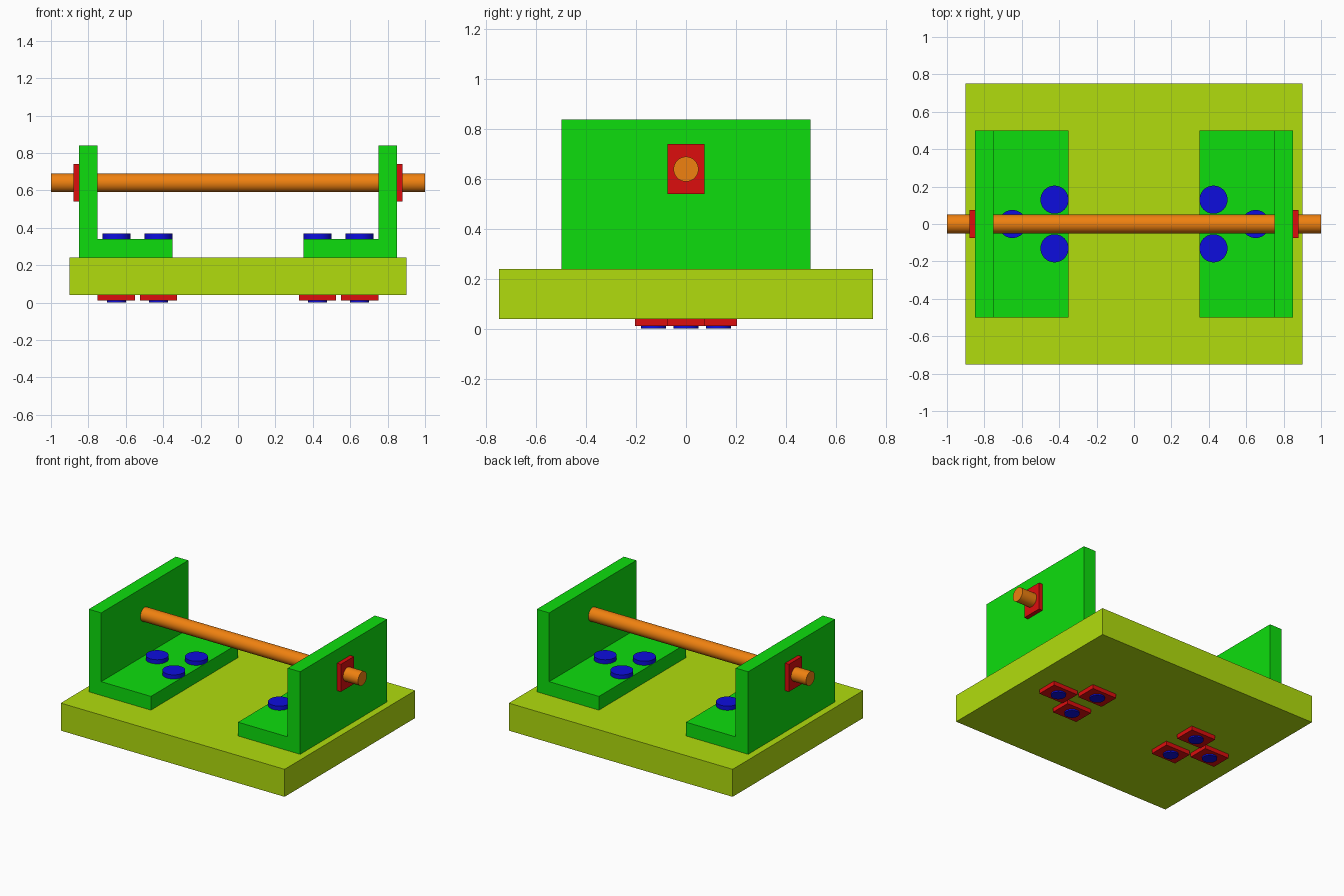
import bpy, bmesh, math
from mathutils import Matrix, Vector

if "Cube" in bpy.data.objects:
    bpy.data.objects.remove(bpy.data.objects["Cube"])


def material(name, rgb):
    m = bpy.data.materials.new(name)
    m.diffuse_color = (*rgb, 1)
    m.use_nodes = True
    m.node_tree.nodes["Principled BSDF"].inputs["Base Color"].default_value = m.diffuse_color
    return m


LIME = material("lime", (0.44, 0.72, 0.004))
GREEN = material("green", (0.004, 0.73, 0.004))
RED = material("red", (0.72, 0.004, 0.004))
BLUE = material("blue", (0.004, 0.004, 0.73))
ORANGE = material("orange", (0.87, 0.22, 0.005))


def finish(name, bm, mat, smooth=False):
    bmesh.ops.recalc_face_normals(bm, faces=bm.faces)
    mesh = bpy.data.meshes.new(name)
    bm.to_mesh(mesh)
    bm.free()
    mesh.materials.append(mat)
    ob = bpy.data.objects.new(name, mesh)
    bpy.context.collection.objects.link(ob)
    if smooth:
        bpy.ops.object.select_all(action='DESELECT')
        bpy.context.view_layer.objects.active = ob
        ob.select_set(True)
        bpy.ops.object.shade_smooth_by_angle(angle=math.radians(30))
    return ob


def box(name, lo, hi, mat):
    lo, hi = Vector(lo), Vector(hi)
    bm = bmesh.new()
    bmesh.ops.create_cube(bm, size=1, matrix=Matrix.Translation((lo + hi) / 2)
                          @ Matrix.Diagonal((*(hi - lo), 1)))
    return finish(name, bm, mat)


def add_cylinder(bm, radius, depth, matrix):
    bmesh.ops.create_cone(bm, cap_ends=True, segments=64, radius1=radius,
                          radius2=radius, depth=depth, matrix=matrix)


def bracket(name, side):
    # L profile in the xz plane, extruded along y
    profile = [(0.35, 0.24), (0.85, 0.24), (0.85, 0.84),
               (0.75, 0.84), (0.75, 0.34), (0.35, 0.34)]
    bm = bmesh.new()
    face = bm.faces.new([bm.verts.new((side * x, -0.5, z)) for x, z in profile])
    ext = bmesh.ops.extrude_face_region(bm, geom=[face])
    bmesh.ops.translate(bm, vec=(0, 1, 0),
                        verts=[v for v in ext["geom"] if isinstance(v, bmesh.types.BMVert)])
    return finish(name, bm, GREEN)


def bolt(name, x, y):
    # shank from the ground to the bracket foot, then the round head
    bm = bmesh.new()
    add_cylinder(bm, 0.05, 0.35, Matrix.Translation((x, y, 0.175)))
    add_cylinder(bm, 0.075, 0.03, Matrix.Translation((x, y, 0.355)))
    return finish(name, bm, BLUE, smooth=True)


# base plate
box("base_plate", (-0.9, -0.75, 0.04), (0.9, 0.75, 0.24), LIME)

# rod through both brackets
bm = bmesh.new()
add_cylinder(bm, 0.05, 2, Matrix.Translation((0, 0, 0.64)) @ Matrix.Rotation(math.pi / 2, 4, 'Y'))
finish("rod", bm, ORANGE, smooth=True)

for label, s in (("left", -1), ("right", 1)):
    bracket(f"{label}_bracket", s)

    # nut plate on the rod, against the outside of the bracket
    xs = sorted((s * 0.85, s * 0.88))
    box(f"{label}_rod_nut", (xs[0], -0.075, 0.54), (xs[1], 0.075, 0.74), RED)

    # triangle of bolts with nut plates under the base
    for i in range(3):
        a = i * 2 * math.pi / 3
        x, y = s * (0.5 + 0.15 * math.cos(a)), 0.15 * math.sin(a)
        bolt(f"{label}_bolt_{i + 1}", x, y)
        box(f"{label}_bolt_nut_{i + 1}", (x - 0.1, y - 0.075, 0.01),
            (x + 0.1, y + 0.075, 0.04), RED)
